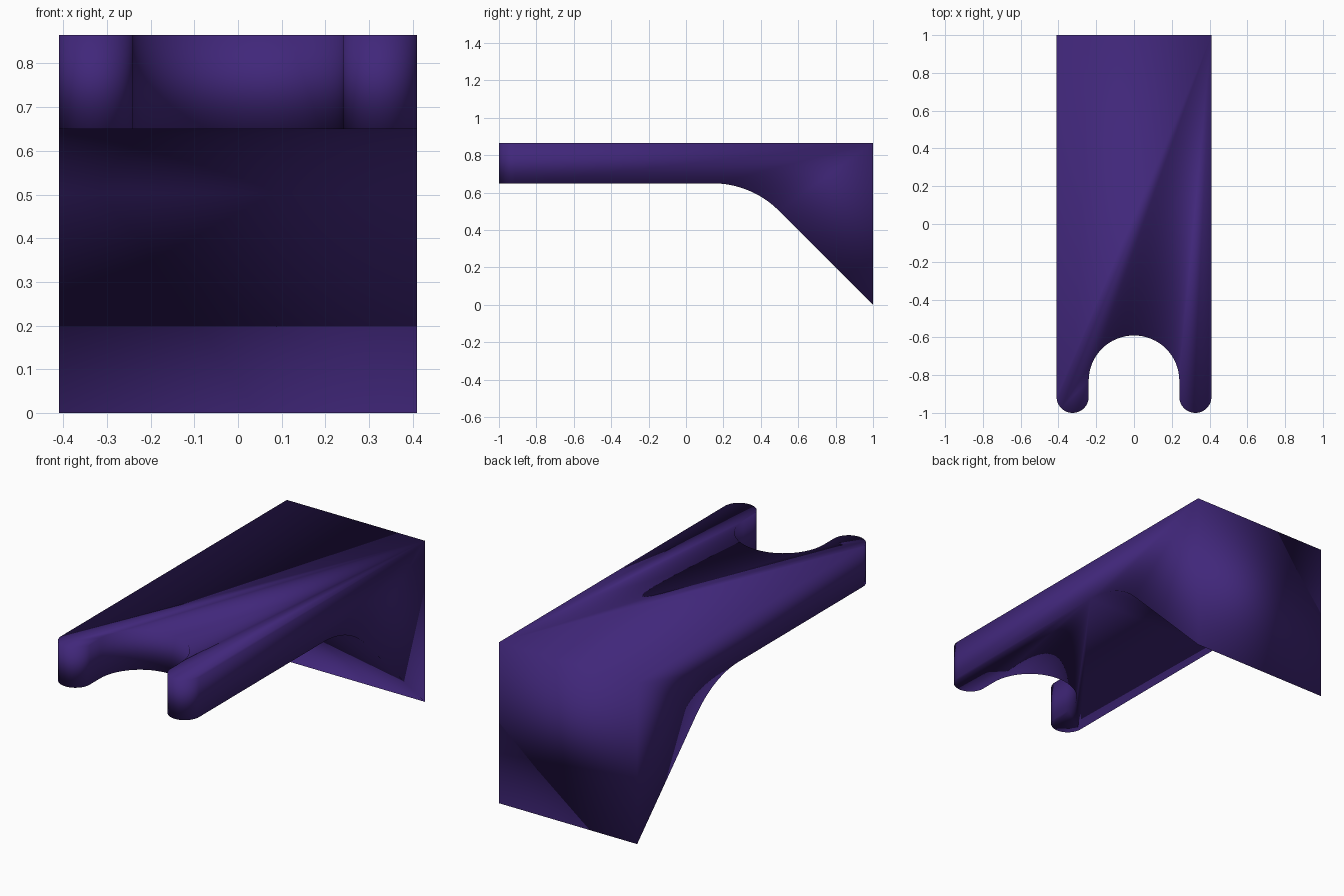
import bpy, bmesh
from math import sin, cos, tan, radians

if "Cube" in bpy.data.objects:
    bpy.data.objects.remove(bpy.data.objects["Cube"])

HALF_W, TOP, UNDER = 0.41, 0.865, 0.65
PRONG_R, PRONG_X, PRONG_Y = 0.085, 0.325, -0.915
NOTCH_R, NOTCH_Y = 0.24, -0.83
FILLET_R = 0.5


def arc(cx, cy, r, start, end, n):
    angles = [radians(start + (end - start) * i / n) for i in range(n + 1)]
    return [(cx + r * cos(a), cy + r * sin(a)) for a in angles]


# Plan outline: rounded prong, round notch, rounded prong
front = (arc(-PRONG_X, PRONG_Y, PRONG_R, 180, 360, 24)
         + arc(0, NOTCH_Y, NOTCH_R, 180, 0, 32)
         + arc(PRONG_X, PRONG_Y, PRONG_R, 180, 360, 24))

# Underside profile: fillet from the flat plate into the 45 degree heel
fillet_y = 0.35 - FILLET_R * tan(radians(22.5))
heel = arc(fillet_y, UNDER - FILLET_R, FILLET_R, 90, 45, 16) + [(1.0, 0.0)]

bm = bmesh.new()
top = [bm.verts.new((x, y, TOP)) for x, y in front]
low = [bm.verts.new((x, y, UNDER)) for x, y in front]
top_l, top_r = [bm.verts.new((s * HALF_W, 1, TOP)) for s in (-1, 1)]
heel_l, heel_r = [[bm.verts.new((s * HALF_W, y, z)) for y, z in heel] for s in (-1, 1)]

# Plate top, underside and front walls
bm.faces.new([top_l] + top + [top_r])
bm.faces.new([heel_l[0]] + low + [heel_r[0]])
for i in range(len(front) - 1):
    bm.faces.new((top[i], low[i], low[i + 1], top[i + 1]))

# Sloped heel, back and two sides
for i in range(len(heel) - 1):
    bm.faces.new((heel_l[i], heel_r[i], heel_r[i + 1], heel_l[i + 1]))
bm.faces.new((top_l, top_r, heel_r[-1], heel_l[-1]))
bm.faces.new([top_l, top[0], low[0]] + heel_l)
bm.faces.new([top_r, top[-1], low[-1]] + heel_r)
bmesh.ops.recalc_face_normals(bm, faces=bm.faces)

# The whole part is smooth shaded
for f in bm.faces:
    f.smooth = True

mesh = bpy.data.meshes.new("forked_bracket")
bm.to_mesh(mesh)
bm.free()
bracket = bpy.data.objects.new("forked_bracket", mesh)
bpy.context.collection.objects.link(bracket)

purple = bpy.data.materials.new("purple")
purple.diffuse_color = (0.052, 0.02, 0.195, 1)
purple.use_nodes = True
purple.node_tree.nodes["Principled BSDF"].inputs["Base Color"].default_value = purple.diffuse_color
mesh.materials.append(purple)
